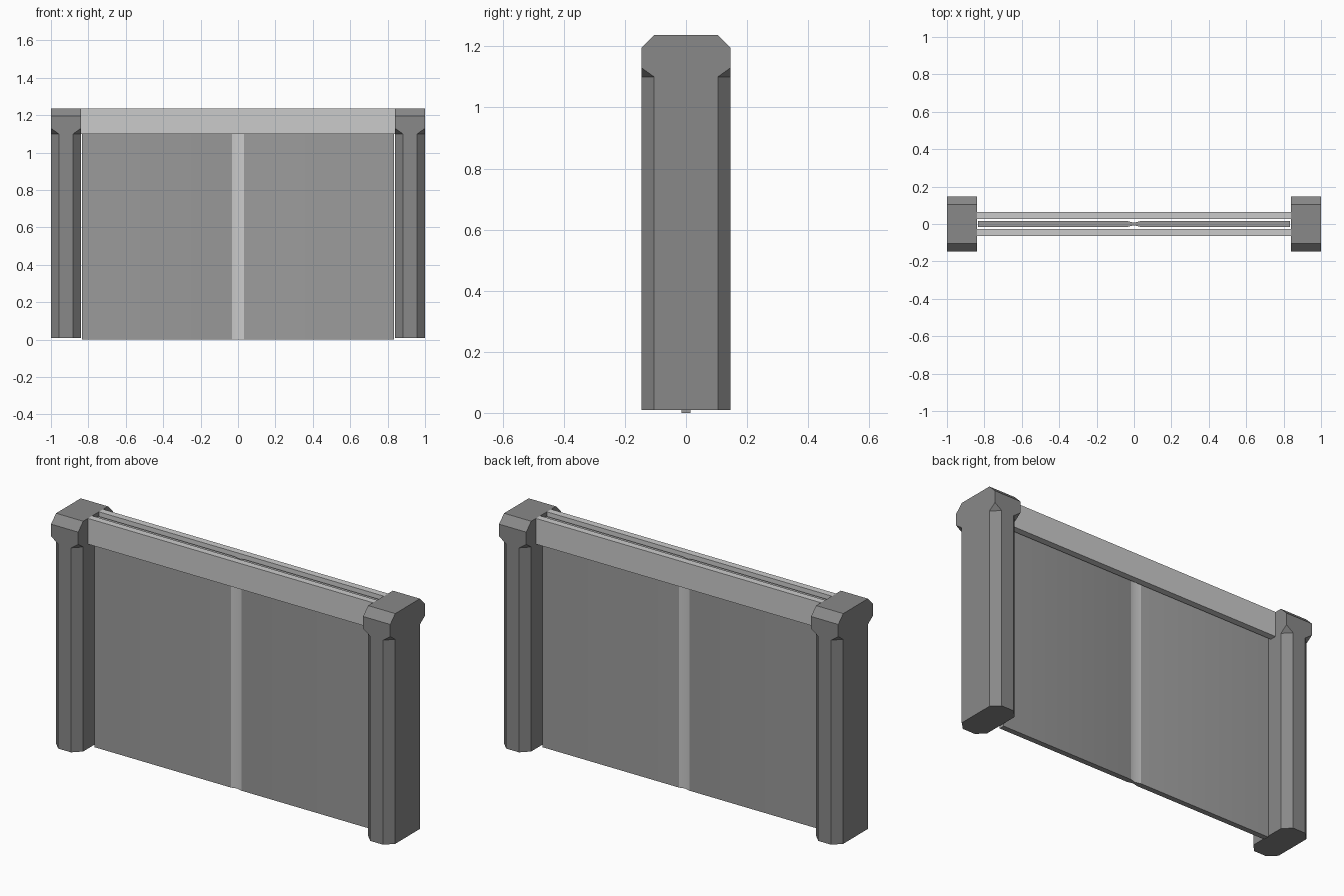
import bpy, bmesh, math

if "Cube" in bpy.data.objects:
    bpy.data.objects.remove(bpy.data.objects["Cube"])

def grey(name, v):
    mat = bpy.data.materials.new(name)
    mat.diffuse_color = (v, v, v, 1)
    mat.use_nodes = True
    mat.node_tree.nodes["Principled BSDF"].inputs["Base Color"].default_value = mat.diffuse_color
    return mat

dark, mid, light = grey("dark_grey", 0.25), grey("mid_grey", 0.33), grey("light_grey", 0.58)

def loft(name, rings, mats):
    bm = bmesh.new()
    loops = [[bm.verts.new(p) for p in ring] for ring in rings]
    n = len(loops[0])
    for a, b in zip(loops, loops[1:]):
        for i in range(n):
            j = (i + 1) % n
            bm.faces.new((a[i], a[j], b[j], b[i]))
    bm.faces.new(loops[0][::-1])
    bm.faces.new(loops[-1])
    bmesh.ops.remove_doubles(bm, verts=bm.verts, dist=0.0005)
    bmesh.ops.recalc_face_normals(bm, faces=bm.faces)
    mesh = bpy.data.meshes.new(name)
    bm.to_mesh(mesh)
    bm.free()
    for mat in mats:
        mesh.materials.append(mat)
    obj = bpy.data.objects.new(name, mesh)
    bpy.context.collection.objects.link(obj)
    return obj

def octagon(cx, hx, hy, cut, z):
    c = cut
    pts = [(hx, -hy + c), (hx, hy - c), (hx - c, hy), (-hx + c, hy),
           (-hx, hy - c), (-hx, -hy + c), (-hx + c, -hy), (hx - c, -hy)]
    return [(cx + x, y, z) for x, y in pts]

# Pillars: chamfered shaft running out into a square head with a bevelled top
for side, s in (("left", -1), ("right", 1)):
    loft(side + "_pillar", [octagon(s * 0.92, 0.08, hy, cut, z) for hy, cut, z in (
        (0.146, 0.042, 0.01), (0.146, 0.042, 1.10), (0.146, 0, 1.13),
        (0.146, 0, 1.195), (0.104, 0, 1.237))], [dark])

# Double door: two flat panels meeting in a shallow, softly shaded pale groove
half = [(-0.835, -0.015), (-0.032, -0.015), (0, -0.007), (0.032, -0.015), (0.835, -0.015)]
profile = half + [(-x, -y) for x, y in half]
door = loft("double_door", [[(x, y, z) for x, y in profile] for z in (0, 1.22)], [mid, light])
for face in door.data.polygons:
    if abs(face.normal.z) < 0.5 and abs(face.center.x) < 0.03:
        face.material_index = 1
bpy.context.view_layer.objects.active = door
door.select_set(True)
bpy.ops.object.shade_smooth_by_angle(angle=math.radians(35))

# Header rails in front of and behind the doors
for side, s in (("front", -1), ("back", 1)):
    profile = [(-0.842, 0.028), (0.842, 0.028), (0.842, 0.064), (-0.842, 0.064)]
    loft(side + "_rail", [[(x, s * y, z) for x, y in profile] for z in (1.10, 1.237)], [light])
